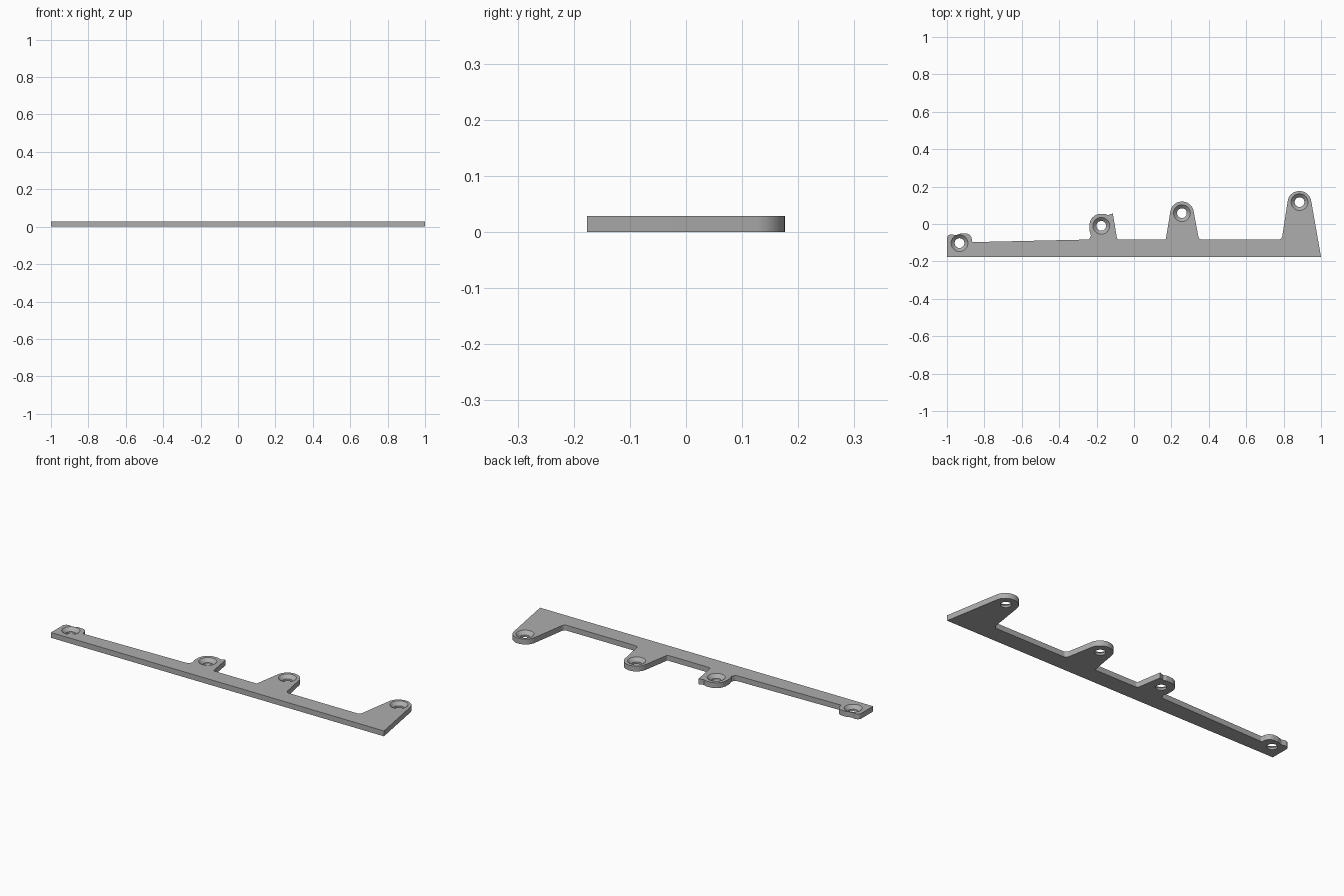
import bpy, bmesh, math
from mathutils import Vector

THICK = 0.029
HOLE_R, SINK_R, SINK_DEPTH = 0.026, 0.045, 0.018

if "Cube" in bpy.data.objects:
    bpy.data.objects.remove(bpy.data.objects["Cube"])

steel = bpy.data.materials.new("plain grey metal")
steel.use_nodes = True
colour = (0.42, 0.42, 0.42, 1)
steel.diffuse_color = colour
steel.node_tree.nodes["Principled BSDF"].inputs["Base Color"].default_value = colour


def rounded(corners, steps=12):
    """Outline whose corners (x, y, radius) are replaced by tangent arcs."""
    out = []
    for i, (x, y, r) in enumerate(corners):
        p = Vector((x, y))
        if r == 0:
            out.append(p)
            continue
        a = (Vector(corners[i - 1][:2]) - p).normalized()
        b = (Vector(corners[(i + 1) % len(corners)][:2]) - p).normalized()
        half = a.angle(b) / 2
        centre = p + (a + b).normalized() * r / math.sin(half)
        start = p + a * r / math.tan(half) - centre
        end = p + b * r / math.tan(half) - centre
        sweep = start.angle_signed(end)
        for k in range(steps + 1):
            t = -sweep * k / steps
            c, s = math.cos(t), math.sin(t)
            out.append(centre + Vector((start.x * c - start.y * s,
                                        start.x * s + start.y * c)))
    return out


def make_object(name, bm):
    bmesh.ops.recalc_face_normals(bm, faces=bm.faces)
    mesh = bpy.data.meshes.new(name)
    bm.to_mesh(mesh)
    bm.free()
    mesh.materials.append(steel)
    obj = bpy.data.objects.new(name, mesh)
    bpy.context.collection.objects.link(obj)
    return obj


# Strip outline with four mounting tabs, counter-clockwise
outline = [
    (-1, -0.176, 0), (1, -0.176, 0),
    # tall end tab
    (0.938, 0.176, 0.062), (0.83, 0.176, 0.062), (0.79, -0.083, 0.02),
    # middle tab
    (0.347, -0.083, 0.02), (0.309, 0.12, 0.062), (0.203, 0.12, 0.062),
    (0.17, -0.083, 0.006),
    # hooked tab
    (-0.09, -0.083, 0.012), (-0.113, 0.056, 0), (-0.14, 0.047, 0),
    (-0.155, 0.054, 0), (-0.238, 0.054, 0.06), (-0.238, -0.035, 0.03),
    (-0.23, -0.062, 0), (-0.24, -0.083, 0.008),
    # small end tab
    (-0.867, -0.097, 0.008), (-0.867, -0.05, 0.035), (-0.925, -0.05, 0.01),
    (-0.955, -0.06, 0.02), (-1, -0.05, 0.022),
]
bm = bmesh.new()
face = bm.faces.new([bm.verts.new((p.x, p.y, 0)) for p in rounded(outline)])
top = bmesh.ops.extrude_face_region(bm, geom=[face])
bmesh.ops.translate(bm, vec=(0, 0, THICK),
                    verts=[v for v in top["geom"] if isinstance(v, bmesh.types.BMVert)])
bracket = make_object("mounting_strip", bm)

# Countersunk screw holes, each cut by a turned profile
profile = [(HOLE_R, -0.02), (HOLE_R, THICK - SINK_DEPTH),
           (SINK_R, THICK), (SINK_R, THICK + 0.02)]
bm = bmesh.new()
SIDES = 40
for cx, cy in [(-0.933, -0.102), (-0.175, -0.01), (0.256, 0.058), (0.885, 0.117)]:
    rings = [[bm.verts.new((cx + r * math.cos(math.tau * k / SIDES),
                            cy + r * math.sin(math.tau * k / SIDES), z))
              for k in range(SIDES)] for r, z in profile]
    for low, high in zip(rings, rings[1:]):
        for k in range(SIDES):
            n = (k + 1) % SIDES
            bm.faces.new((low[k], low[n], high[n], high[k]))
    bm.faces.new(rings[0][::-1])
    bm.faces.new(rings[-1])
cutter = make_object("screw_hole_cutter", bm)
cutter.hide_render = True

cut = bracket.modifiers.new("screw holes", 'BOOLEAN')
cut.operation = 'DIFFERENCE'
cut.solver = 'EXACT'
cut.object = cutter
bpy.ops.object.select_all(action='DESELECT')
bracket.select_set(True)
bpy.context.view_layer.objects.active = bracket
bpy.ops.object.modifier_apply(modifier=cut.name)
bpy.data.objects.remove(cutter)
bpy.ops.object.shade_smooth_by_angle(angle=math.radians(25))
